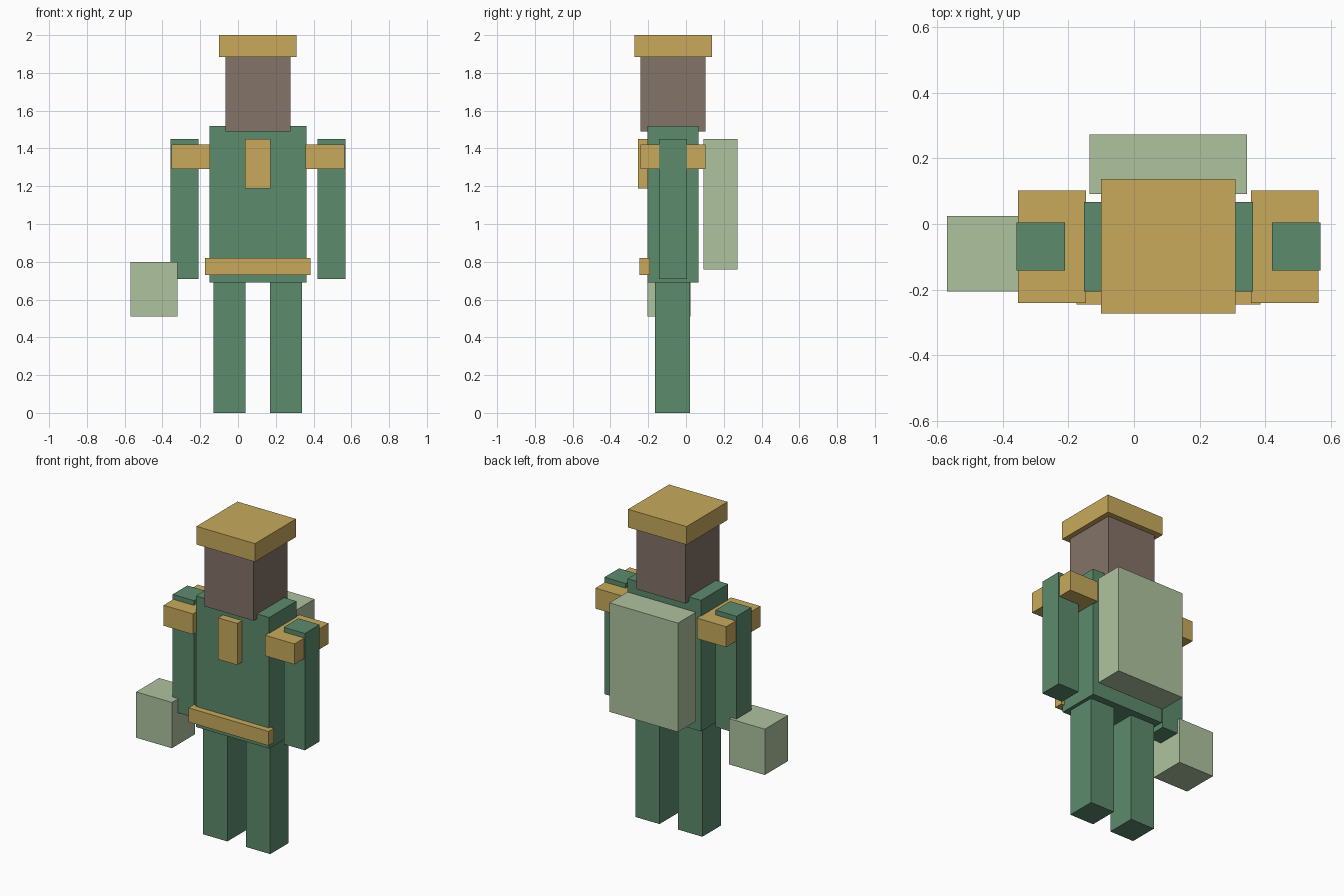
import bpy
import bmesh
from mathutils import Vector

default_cube = bpy.data.objects.get("Cube")
if default_cube:
    bpy.data.objects.remove(default_cube, do_unlink=True)

BODY_X = 0.105  # the figure stands off centre because of the hand bag


def linear(channel):
    """Convert one display colour channel to a linear value."""
    if channel <= 0.04045:
        return channel / 12.92
    return ((channel + 0.055) / 1.055) ** 2.4


def make_material(name, hex_colour):
    channels = [value / 255 for value in bytes.fromhex(hex_colour)]
    colour = (*map(linear, channels), 1)
    material = bpy.data.materials.new(name)
    material.use_nodes = True
    material.diffuse_color = colour
    shader = next(node for node in material.node_tree.nodes
                  if node.type == "BSDF_PRINCIPLED")
    shader.inputs["Base Color"].default_value = colour
    return material


def add_box(name, material, x_range, y_range, z_range):
    """Add a box whose x range is measured from the body's centre line."""
    ranges = (x_range, y_range, z_range)
    size = Vector([high - low for low, high in ranges])
    centre = Vector([(high + low) / 2 for low, high in ranges])
    builder = bmesh.new()
    bmesh.ops.create_cube(builder, size=1)
    bmesh.ops.scale(builder, vec=size, verts=builder.verts)
    mesh = bpy.data.meshes.new(name)
    builder.to_mesh(mesh)
    builder.free()
    mesh.materials.append(material)
    box = bpy.data.objects.new(name, mesh)
    box.location = centre + Vector((BODY_X, 0, 0))
    bpy.context.collection.objects.link(box)
    return box


def add_centred(name, material, half_width, y_range, z_range):
    return add_box(name, material, (-half_width, half_width), y_range, z_range)


def add_pair(name, material, inner, outer, y_range, z_range):
    """Add matching left and right boxes."""
    add_box("left_" + name, material, (inner, outer), y_range, z_range)
    add_box("right_" + name, material, (-outer, -inner), y_range, z_range)


green = make_material("uniform green", "5c8b6d")
gold = make_material("golden trim", "c8aa5c")
brown = make_material("skin brown", "847368")
sage = make_material("pale sage", "afc39f")

# Body and head
add_centred("torso", green, 0.257, (-0.205, 0.067), (0.69, 1.52))
add_centred("head", brown, 0.172, (-0.24, 0.102), (1.49, 1.89))
add_centred("hat", gold, 0.205, (-0.273, 0.137), (1.885, 2.0))

# Limbs and shoulder guards
add_pair("leg", green, 0.065, 0.235, (-0.163, 0.022), (0, 0.695))
add_pair("arm", green, 0.315, 0.463, (-0.142, 0.005), (0.71, 1.45))
add_pair("shoulder_guard", gold, 0.252, 0.458, (-0.24, 0.102), (1.29, 1.42))

# Chest badge and belt
add_centred("chest_badge", gold, 0.067, (-0.253, -0.198), (1.187, 1.45))
add_centred("belt", gold, 0.28, (-0.245, -0.19), (0.73, 0.82))

# Backpack and hand bag
add_centred("backpack", sage, 0.24, (0.092, 0.273), (0.76, 1.45))
add_box("hand_bag", sage, (-0.675, -0.425), (-0.205, 0.025), (0.51, 0.8))
